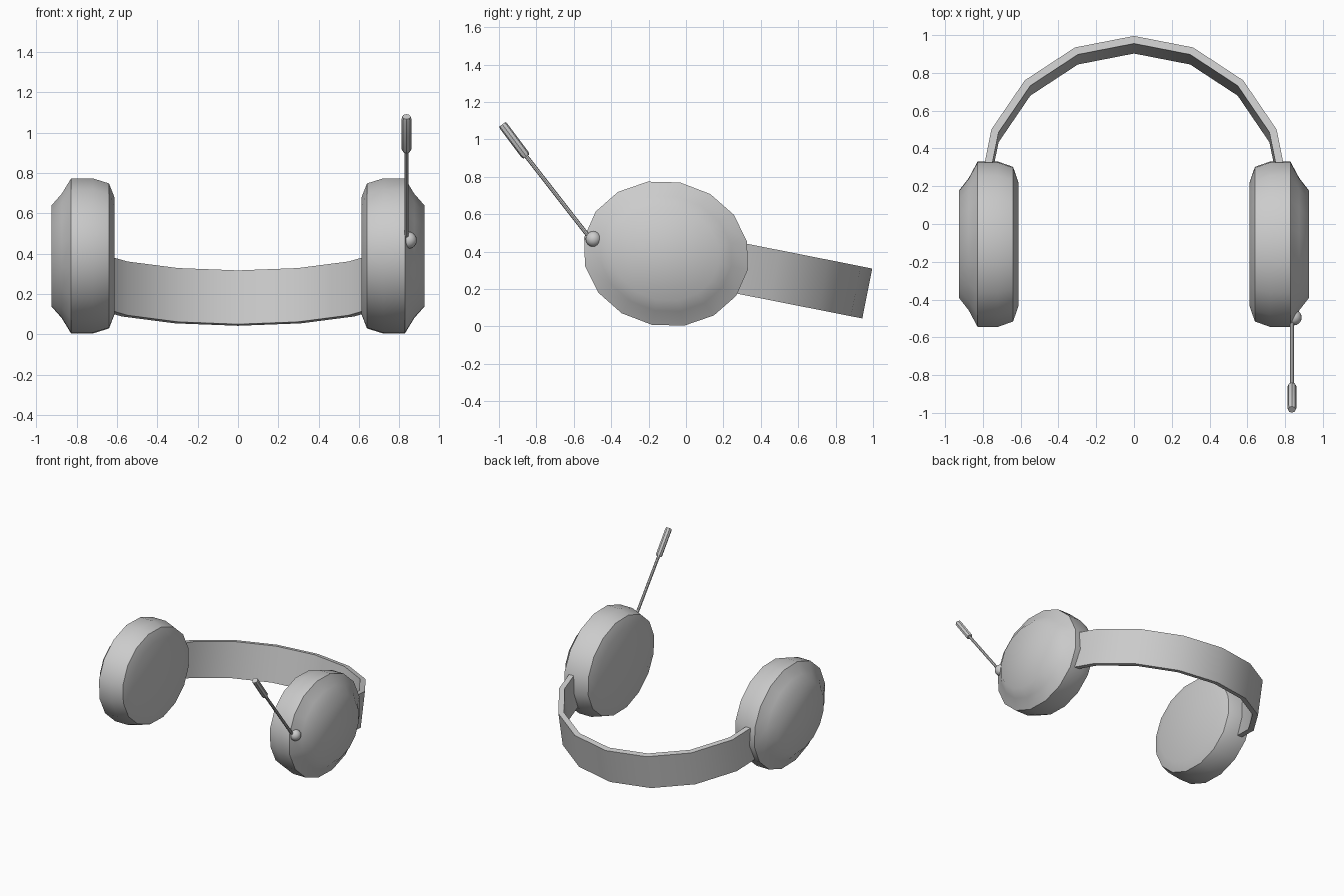
import bpy, bmesh, math
from mathutils import Vector

if "Cube" in bpy.data.objects:
    bpy.data.objects.remove(bpy.data.objects["Cube"])

CENTRE = Vector((0, -0.107, 0.389))
TILT = math.radians(-11.2)


def add_object(name, bm):
    bmesh.ops.recalc_face_normals(bm, faces=bm.faces[:])
    mesh = bpy.data.meshes.new(name)
    bm.to_mesh(mesh)
    bm.free()
    obj = bpy.data.objects.new(name, mesh)
    bpy.context.collection.objects.link(obj)
    return obj


def loft(bm, rings, closed=False, caps=True):
    """Skin a list of equal vertex rings."""
    n = len(rings[0])
    for a, b in zip(rings, rings[1:]):
        for i in range(n):
            j = (i + 1) % n
            bm.faces.new((a[i], a[j], b[j], b[i]))
    if caps:
        bm.faces.new(rings[0])
        bm.faces.new(rings[-1])


# Ear cups: 16-sided elliptical lathe along x, mirrored
SIDES = 16
profile = [(0.612, 0.75), (0.64, 0.935), (0.72, 1.0),
           (0.828, 1.0), (0.875, 0.80), (0.926, 0.65)]
bm = bmesh.new()
rings = []
for x, s in profile:
    angles = [2 * math.pi * i / SIDES for i in range(SIDES)]
    rings.append([bm.verts.new((x, 0.446 * s * math.cos(a), 0.388 * s * math.sin(a)))
                  for a in angles])
loft(bm, rings)
for f in bm.faces:
    f.smooth = True
for k in (1, 3):  # crisp rims
    for i in range(SIDES):
        bm.edges.get((rings[k][i], rings[k][(i + 1) % SIDES])).smooth = False
cups = add_object("ear_cups", bm)
cups.location = CENTRE
cups.rotation_euler.x = TILT
cups.modifiers.new("Mirror", 'MIRROR')

# Headband: half ring in the tilted plane
bm = bmesh.new()
rings = []
for i in range(9):
    a = math.pi * i / 8
    rings.append([bm.verts.new((r * math.cos(a), 0.28 + r * math.sin(a), z))
                  for r, z in ((0.817, -0.136), (0.817, 0.136),
                               (0.776, 0.136), (0.776, -0.136))])
loft(bm, rings)
band = add_object("headband", bm)
band.location = CENTRE
band.rotation_euler.x = TILT
for p in band.data.polygons:
    p.use_smooth = True
band.data.set_sharp_from_angle(angle=math.radians(30))


# Microphone boom: thin rod and capsule along one line
def rod(name, start, end, stations, sides):
    start, end = Vector(start), Vector(end)
    axis = end - start
    rot = axis.to_track_quat('Z', 'Y')
    bm = bmesh.new()
    rings = []
    for t, r in stations:
        rings.append([bm.verts.new(start + axis * t + rot @ Vector(
            (r * math.cos(2 * math.pi * i / sides), r * math.sin(2 * math.pi * i / sides), 0)))
            for i in range(sides)])
    loft(bm, rings)
    obj = add_object(name, bm)
    for p in obj.data.polygons:
        p.use_smooth = True
    obj.data.set_sharp_from_angle(angle=math.radians(40))


rod("microphone_arm", (0.836, -0.50, 0.455), (0.836, -0.87, 0.93), [(0, 0.011), (1, 0.011)], 8)
rod("microphone_tip", (0.836, -0.853, 0.908), (0.836, -0.982, 1.080),
    [(0, 0.018), (0.06, 0.024), (0.94, 0.024), (1, 0.021)], 8)

# Pivot ball
bm = bmesh.new()
bmesh.ops.create_uvsphere(bm, u_segments=16, v_segments=8, radius=0.042)
for f in bm.faces:
    f.smooth = True
ball = add_object("microphone_pivot", bm)
ball.location = (0.846, -0.495, 0.467)
